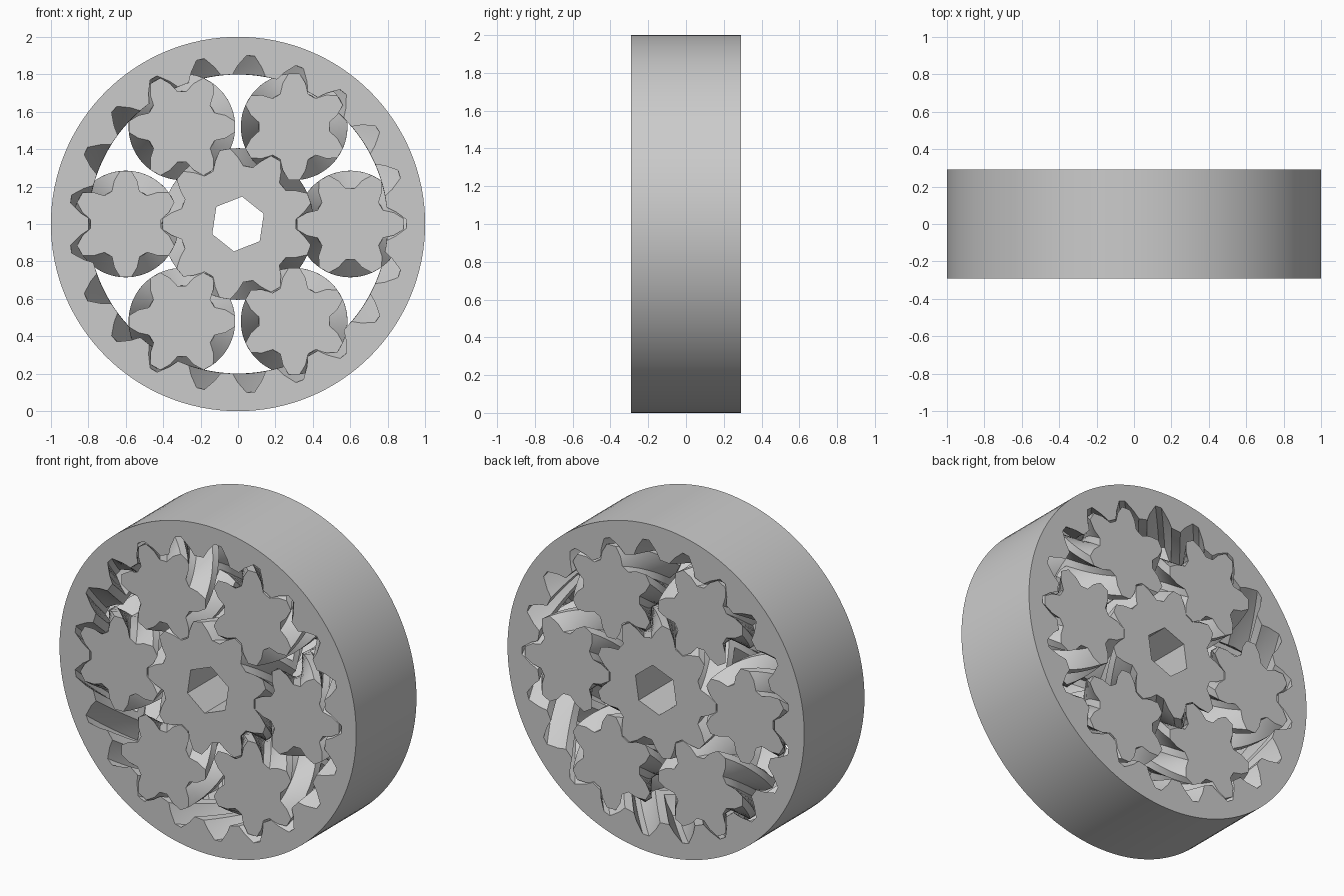
import bpy, bmesh, math

if "Cube" in bpy.data.objects:
    bpy.data.objects.remove(bpy.data.objects["Cube"])

HALF = 0.29          # half thickness along y
SLICES = 16          # slices through the thickness (even, so one lands mid-way)
GREY = bpy.data.materials.new("light_grey")
GREY.diffuse_color = (0.6, 0.6, 0.6, 1)
GREY.use_nodes = True
GREY.node_tree.nodes["Principled BSDF"].inputs["Base Color"].default_value = GREY.diffuse_color


def gear_profile(teeth, root, pitch, tip, w_root, w_pitch, w_tip, phase):
    """(radius, angle) points; widths are half-widths as a share of one tooth."""
    step = math.tau / teeth
    one = [(root, -w_root), (pitch, -w_pitch), (tip, -w_tip),
           (tip, w_tip), (pitch, w_pitch), (root, w_root)]
    return [(r, phase + step * (k + w)) for k in range(teeth) for r, w in one]


def circle_profile(n, r, phase=0.0):
    return [(r, phase + math.tau * k / n) for k in range(n)]


def add_wall(bm, profile, slices, twist):
    """Sweep a profile from front to back with a herringbone twist."""
    rows = []
    for s in range(slices + 1):
        y = -HALF + 2 * HALF * s / slices
        t = twist * (1 - abs(y) / HALF)
        rows.append([bm.verts.new((r * math.cos(a + t), y, r * math.sin(a + t)))
                     for r, a in profile])
    n = len(profile)
    for a, b in zip(rows, rows[1:]):
        for i in range(n):
            j = (i + 1) % n
            bm.faces.new((a[i], a[j], b[j], b[i]))
    return rows[0], rows[-1]


def build(name, walls, loc):
    """Each wall is (profile, slices, twist); end caps fill between the walls."""
    bm = bmesh.new()
    ends = [add_wall(bm, *w) for w in walls]
    for side in (0, 1):
        edges = []
        for e in ends:
            loop = e[side]
            edges += [bm.edges.get((loop[i - 1], loop[i])) for i in range(len(loop))]
        bmesh.ops.triangle_fill(bm, edges=edges, use_beauty=True,
                                normal=(0, -1 if side == 0 else 1, 0))
    bmesh.ops.recalc_face_normals(bm, faces=bm.faces[:])
    me = bpy.data.meshes.new(name)
    bm.to_mesh(me)
    bm.free()
    me.materials.append(GREY)
    ob = bpy.data.objects.new(name, me)
    ob.location = loc
    bpy.context.collection.objects.link(ob)
    bpy.ops.object.select_all(action='DESELECT')
    ob.select_set(True)
    bpy.context.view_layer.objects.active = ob
    bpy.ops.object.shade_smooth_by_angle(angle=math.radians(25))
    return ob


# Tooth counts: ring 21, planets 6, sun 9; each half twists by one full tooth
RING, PLANET, SUN = 21, 6, 9

# Outer ring with internal teeth
build("ring_gear",
      [(circle_profile(128, 1.0), 1, 0),
       (gear_profile(RING, 0.80, 0.845, 0.902, 0.37, 0.26, 0.08, 0), SLICES, math.tau / RING)],
      (0, 0, 1))

# Central gear with a hexagonal bore
build("sun_gear",
      [(gear_profile(SUN, 0.312, 0.358, 0.405, 0.38, 0.245, 0.10, math.pi), SLICES, -math.tau / SUN),
       (circle_profile(6, 0.148, math.radians(21.5)), 1, 0)],
      (0, 0, 1))

# Six planet gears, each turned so that it meshes with the sun and ring
for k in range(6):
    a = math.tau * k / 6
    build(f"planet_gear_{k + 1}",
          [(gear_profile(PLANET, 0.19, 0.24, 0.285, 0.38, 0.245, 0.10, a * (1 + SUN / PLANET)),
            SLICES, math.tau / PLANET)],
          (0.6 * math.cos(a), 0, 1 + 0.6 * math.sin(a)))
